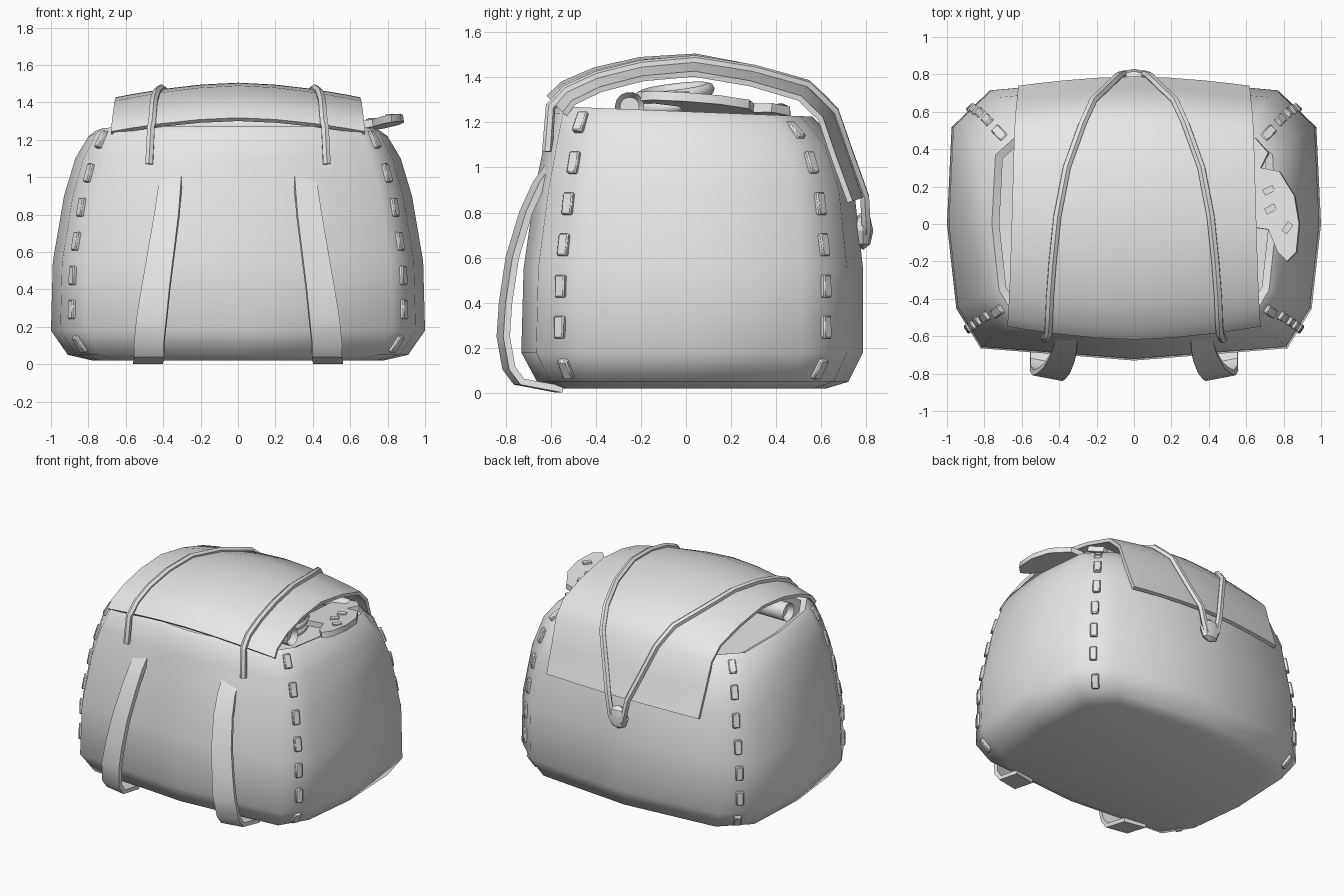
import bpy, bmesh, math
from mathutils import Vector, Matrix

cube = bpy.data.objects.get("Cube")
if cube:
    bpy.data.objects.remove(cube, do_unlink=True)

grey = bpy.data.materials.new("plain grey")
grey.use_nodes = True
grey.diffuse_color = (0.8, 0.8, 0.8, 1)
grey.node_tree.nodes["Principled BSDF"].inputs["Base Color"].default_value = (0.8, 0.8, 0.8, 1)


def finish(obj, angle=40):
    """Apply modifiers, shade and colour an object."""
    bpy.ops.object.select_all(action='DESELECT')
    obj.select_set(True)
    bpy.context.view_layer.objects.active = obj
    bpy.ops.object.convert(target='MESH')
    obj = bpy.context.view_layer.objects.active
    obj.data.materials.clear()
    obj.data.materials.append(grey)
    bpy.ops.object.shade_smooth_by_angle(angle=math.radians(angle))
    return obj


def from_bmesh(name, bm, thickness=0, offset=1, angle=40):
    bmesh.ops.recalc_face_normals(bm, faces=bm.faces)
    mesh = bpy.data.meshes.new(name)
    bm.to_mesh(mesh)
    bm.free()
    obj = bpy.data.objects.new(name, mesh)
    bpy.context.collection.objects.link(obj)
    if thickness:
        mod = obj.modifiers.new("thickness", 'SOLIDIFY')
        mod.thickness, mod.offset = thickness, offset
    return finish(obj, angle)


def loft(rows, closed=False, caps=False):
    """Join rows of points with quads."""
    bm = bmesh.new()
    vs = [[bm.verts.new(p) for p in row] for row in rows]
    n = len(vs[0])
    for a, b in zip(vs, vs[1:]):
        for i in range(n if closed else n - 1):
            j = (i + 1) % n
            bm.faces.new((a[i], a[j], b[j], b[i]))
    if caps:
        bm.faces.new(vs[0])
        bm.faces.new(vs[-1])
    return bm


def lerp_table(table, t):
    """Sample a table of tuples by its first column."""
    for a, b in zip(table, table[1:]):
        if t <= b[0]:
            f = (t - a[0]) / (b[0] - a[0])
            return [u + (v - u) * f for u, v in zip(a, b)]
    return list(table[-1])


# Bag body: height, half width, front depth, back depth
LEVELS = [(0.02, 0.78, 0.58, 0.62), (0.05, 0.91, 0.66, 0.72), (0.18, 1.0, 0.73, 0.785),
          (0.55, 0.99, 0.72, 0.785), (0.9, 0.93, 0.67, 0.745), (1.1, 0.87, 0.63, 0.675),
          (1.24, 0.80, 0.6, 0.59), (1.27, 0.76, 0.57, 0.56)]


def ring(z, w, f, b):
    half = [(0.82 * w, -0.91 * f), (0.95 * w, -0.62 * f), (w, 0),
            (0.975 * w, 0.66 * b), (0.77 * w, 0.91 * b)]
    pts = [(0, -f)] + half + [(0, b)] + [(-x, y) for x, y in reversed(half)]
    tilt = 0.04 if z > 1.2 else 0
    return [(x, y, z - tilt * (y + 0.55)) for x, y in pts]


INNER = [(1.25, 0.72, 0.54, 0.53), (1.05, 0.78, 0.56, 0.58)]
from_bmesh("bag_body", loft([ring(*l) for l in LEVELS + INNER], True, True), angle=60)


# Corner stitches laid on the bevelled corners
def corner(z, sx, front):
    pts = ring(*lerp_table(LEVELS, z))
    a, b = (pts[1], pts[2]) if front else (pts[5], pts[4])
    a, b = Vector(a), Vector(b)
    a.x, b.x = a.x * sx, b.x * sx
    return (a + b) / 2, (b - a).normalized()


for sx, side in ((1, "left"), (-1, "right")):
    for front, end in ((True, "front"), (False, "back")):
        bm = bmesh.new()
        for i in range(7):
            z = 0.11 + 0.182 * i
            mid, across = corner(z, sx, front)
            up = (corner(z + 0.05, sx, front)[0] - corner(z - 0.05, sx, front)[0]).normalized()
            out = across.cross(up).normalized()
            up = out.cross(across)
            m = Matrix((across, up, out)).transposed().to_4x4()
            m = Matrix.Translation(mid) @ m @ Matrix.Diagonal((0.05, 0.1, 0.04, 1))
            bmesh.ops.create_cube(bm, size=1, matrix=m)
        bmesh.ops.bevel(bm, geom=bm.edges[:], offset=0.006, segments=1, affect='EDGES')
        from_bmesh(f"{end}_{side}_stitches", bm)

# Flap: centre profile in y and z, sides drooping inward
PROFILE = [(-0.6, 1.3), (-0.54, 1.36), (-0.4, 1.42), (-0.2, 1.465), (0.04, 1.48),
           (0.3, 1.43), (0.53, 1.355), (0.64, 1.24), (0.70, 1.05), (0.765, 0.86)]
LAST = len(PROFILE) - 1


def flap_point(x, s, lift=0):
    i = min(int(s), LAST - 1)
    p, q = Vector(PROFILE[i]), Vector(PROFILE[i + 1])
    lo = Vector(PROFILE[max(i - 1, 0)])
    hi = Vector(PROFILE[min(i + 2, LAST)])
    t = (q - lo).lerp(hi - p, s - i).normalized()
    n = Vector((-t.y, t.x))
    droop = (0.10 - 0.04 * s / LAST) * (abs(x) / 0.67) ** 1.7
    c = p.lerp(q, s - i) + n * (lift - droop)
    return Vector((x, c.x, c.y))


COLUMNS = (-1, -0.85, -0.6, -0.3, 0, 0.3, 0.6, 0.85, 1)
rows = [[flap_point(u * (0.675 - 0.06 * s / LAST), s) for u in COLUMNS] for s in range(LAST + 1)]
from_bmesh("flap", loft(rows), 0.025, 1)


# Cords over the flap, meeting at the toggle
def tube(name, pts, radius):
    cu = bpy.data.curves.new(name, 'CURVE')
    cu.dimensions = '3D'
    cu.bevel_depth, cu.bevel_resolution = radius, 1
    cu.use_fill_caps = True
    sp = cu.splines.new('POLY')
    sp.points.add(len(pts) - 1)
    for sp_pt, p in zip(sp.points, pts):
        sp_pt.co = (*p, 1)
    obj = bpy.data.objects.new(name, cu)
    bpy.context.collection.objects.link(obj)
    return finish(obj, 50)


SPREAD = (0.46, 0.455, 0.45, 0.435, 0.41, 0.36, 0.275, 0.22, 0.15, 0.08)
for sx, side in ((1, "left"), (-1, "right")):
    pts = [(sx * 0.475, -0.615, 1.07), (sx * 0.465, -0.60, 1.27)]
    for i in range(2 * LAST + 1):
        s = i / 2
        a = SPREAD[int(s)]
        b = SPREAD[min(int(s) + 1, LAST)]
        pts.append(flap_point(sx * (a + (b - a) * (s % 1)), s, 0.03))
    pts += [(sx * 0.05, 0.8, 0.72), (0, 0.79, 0.665)]
    tube(f"{side}_cord", pts, 0.023)

# Toggle knob
bm = bmesh.new()
bmesh.ops.create_uvsphere(bm, u_segments=8, v_segments=4, radius=1,
                          matrix=Matrix.Translation((0, 0.785, 0.72)) @ Matrix.Diagonal((0.08, 0.045, 0.085, 1)))
from_bmesh("toggle", bm, angle=30)

# Shoulder straps: y, z, centre x, half width
STRAP = [(-0.60, 1.0, 0.36, 0.06), (-0.65, 0.93, 0.365, 0.06), (-0.71, 0.8, 0.38, 0.065),
         (-0.77, 0.6, 0.41, 0.07), (-0.80, 0.4, 0.44, 0.075), (-0.81, 0.25, 0.46, 0.08),
         (-0.785, 0.11, 0.475, 0.08), (-0.74, 0.05, 0.475, 0.08), (-0.56, 0.017, 0.48, 0.08)]
for sx, side in ((1, "left"), (-1, "right")):
    rows = [[(sx * (x + u * w), y + 0.015 * u, z) for u in (-1, 1)] for y, z, x, w in STRAP]
    from_bmesh(f"{side}_shoulder_strap", loft(rows), 0.03, 0)


# Packed contents under the flap
def roll(name, y, z, r, x0, x1):
    bm = bmesh.new()
    m = Matrix.Translation(((x0 + x1) / 2, y, z)) @ Matrix.Rotation(math.pi / 2, 4, 'Y')
    bmesh.ops.create_cone(bm, cap_ends=True, segments=14, radius1=r, radius2=r, depth=x1 - x0, matrix=m)
    ends = [f for f in bm.faces if len(f.verts) > 4]
    inner = bmesh.ops.inset_individual(bm, faces=ends, thickness=r * 0.35)
    for f in ends:
        bmesh.ops.translate(bm, verts=f.verts, vec=-f.normal * 0.04)
    from_bmesh(name, bm)


roll("blanket_roll", -0.25, 1.27, 0.065, -0.66, 0.62)
roll("bottle", 0.42, 1.24, 0.045, -0.3, 0.62)
for i in range(3):
    bpy.ops.mesh.primitive_torus_add(major_segments=20, minor_segments=8, major_radius=0.15,
                                     minor_radius=0.028, location=(0.4, -0.05, 1.24 + 0.045 * i),
                                     rotation=(0.12, 0.1, 0))
    rope = bpy.context.object
    rope.name = f"rope_coil_{i + 1}"
    finish(rope, 60)

# Flat curved slab poking out of the side
OUTLINE = [(0.5, 0.42), (0.65, 0.46), (0.72, 0.38), (0.68, 0.3), (0.78, 0.28), (0.86, 0.15), (0.885, 0),
           (0.87, -0.15), (0.82, -0.2), (0.77, -0.15), (0.72, -0.03), (0.5, 0.0)]


def slab_z(x, y):
    return 1.27 + 0.15 * (x - 0.6) - 0.06 * y


bm = bmesh.new()
bm.faces.new([bm.verts.new((x, y, slab_z(x, y))) for x, y in OUTLINE])
from_bmesh("side_slab", bm, 0.04, 0)
bm = bmesh.new()
for x, y in ((0.73, 0.08), (0.82, -0.02), (0.72, 0.18)):
    bmesh.ops.create_cube(bm, size=1, matrix=Matrix.Translation((x, y, slab_z(x, y) + 0.02))
                          @ Matrix.Rotation(x * 5, 4, 'Z') @ Matrix.Diagonal((0.06, 0.035, 0.025, 1)))
from_bmesh("slab_bumps", bm)
